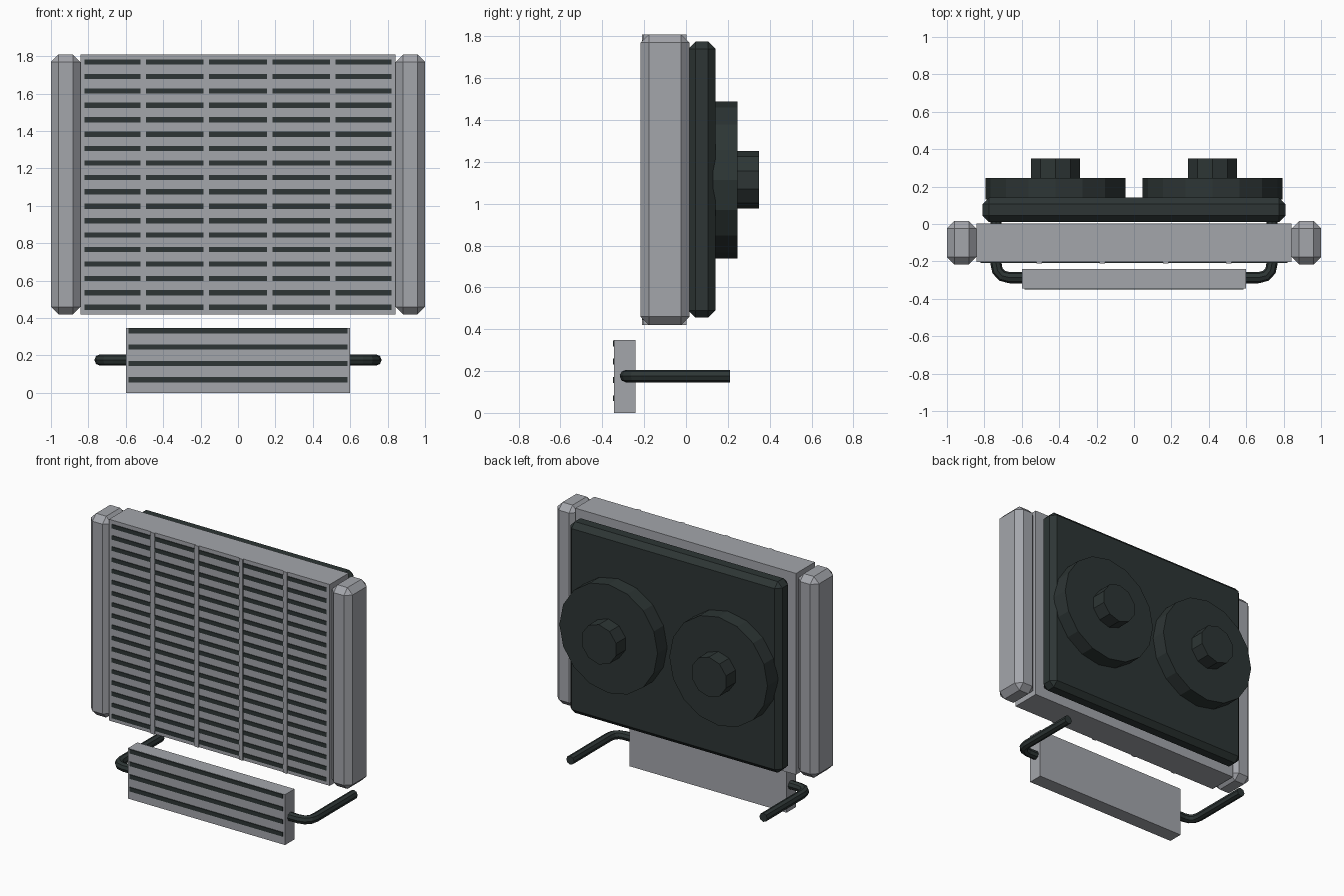
import bpy, bmesh, math
from mathutils import Matrix

if "Cube" in bpy.data.objects:
    bpy.data.objects.remove(bpy.data.objects["Cube"])


def material(name, rgb):
    m = bpy.data.materials.new(name)
    m.diffuse_color = (*rgb, 1)
    m.use_nodes = True
    m.node_tree.nodes["Principled BSDF"].inputs["Base Color"].default_value = m.diffuse_color
    return m


GREY = material("aluminium grey", (0.37, 0.38, 0.41))
DARK = material("dark green black", (0.026, 0.036, 0.035))


def add_mesh(name, bm, mat):
    bmesh.ops.recalc_face_normals(bm, faces=bm.faces)
    mesh = bpy.data.meshes.new(name)
    bm.to_mesh(mesh)
    bm.free()
    mesh.materials.append(mat)
    ob = bpy.data.objects.new(name, mesh)
    bpy.context.collection.objects.link(ob)
    return ob


def box(name, x, y, z, mat, bevel=0):
    """Box from (min, max) pairs, with an optional flat chamfer."""
    bm = bmesh.new()
    bmesh.ops.create_cube(bm, size=1)
    for v in bm.verts:
        v.co = [(a + b) / 2 + c * (b - a) for (a, b), c in zip((x, y, z), v.co)]
    if bevel:
        bmesh.ops.bevel(bm, geom=bm.edges[:], offset=bevel, segments=1,
                        affect='EDGES', profile=0.5)
    return add_mesh(name, bm, mat)


def disc(name, x, z, y0, y1, r, sides):
    """Cylinder along y with a corner at the top."""
    bm = bmesh.new()
    bmesh.ops.create_cone(bm, cap_ends=True, segments=sides, radius1=r,
                          radius2=r, depth=y1 - y0)
    rot = Matrix.Rotation(math.pi / 2, 4, 'X')
    bmesh.ops.transform(bm, matrix=Matrix.Translation((x, (y0 + y1) / 2, z)) @ rot,
                        verts=bm.verts)
    return add_mesh(name, bm, DARK)


def pipe(name, points, r):
    cu = bpy.data.curves.new(name, 'CURVE')
    cu.dimensions = '3D'
    cu.bevel_depth = r
    cu.bevel_resolution = 2
    cu.use_fill_caps = True
    sp = cu.splines.new('POLY')
    sp.points.add(len(points) - 1)
    for p, co in zip(sp.points, points):
        p.co = (*co, 1)
    sp.use_smooth = False
    cu.materials.append(DARK)
    ob = bpy.data.objects.new(name, cu)
    bpy.context.collection.objects.link(ob)
    bpy.ops.object.select_all(action='DESELECT')
    ob.select_set(True)
    bpy.context.view_layer.objects.active = ob
    bpy.ops.object.convert(target='MESH')


# Main core with dark fin gaps and upright ribs
box("radiator_core", (-0.843, 0.843), (-0.203, 0.003), (0.42, 1.81), GREY)
for i in range(18):
    z = 0.458 + i * 0.0771
    box(f"core_slot_{i}", (-0.82, 0.82), (-0.208, -0.2), (z - 0.014, z + 0.014), DARK)
for i in range(4):
    x = (i - 1.5) * 0.338
    box(f"core_rib_{i}", (x - 0.015, x + 0.015), (-0.211, -0.2), (0.42, 1.81), GREY)

# Rear shroud
box("fan_shroud", (-0.81, 0.81), (0.01, 0.141), (0.455, 1.775), DARK, 0.035)

for side, s in (("left", -1), ("right", 1)):
    # Chamfered end tanks
    box(f"{side}_tank", tuple(sorted((s * 0.843, s * 1.0))), (-0.217, 0.016),
        (0.42, 1.81), GREY, 0.04)
    # Fan rings and motors
    disc(f"{side}_fan", s * 0.42, 1.114, 0.13, 0.246, 0.375, 16)
    disc(f"{side}_fan_motor", s * 0.42, 1.114, 0.24, 0.35, 0.1375, 10)
    # Bent pipes of the lower cooler
    path = [(0.58, -0.287), (0.665, -0.287), (0.705, -0.277), (0.73, -0.25),
            (0.738, -0.21), (0.738, 0.21)]
    pipe(f"{side}_cooler_pipe", [(s * x, y, 0.176) for x, y in path], 0.03)

# Lower oil cooler with dark stripes
box("lower_cooler", (-0.6, 0.6), (-0.344, -0.241), (0, 0.348), GREY)
for i in range(4):
    z = 0.07 + i * 0.0875
    box(f"cooler_slot_{i}", (-0.585, 0.585), (-0.35, -0.341), (z - 0.014, z + 0.014), DARK)
